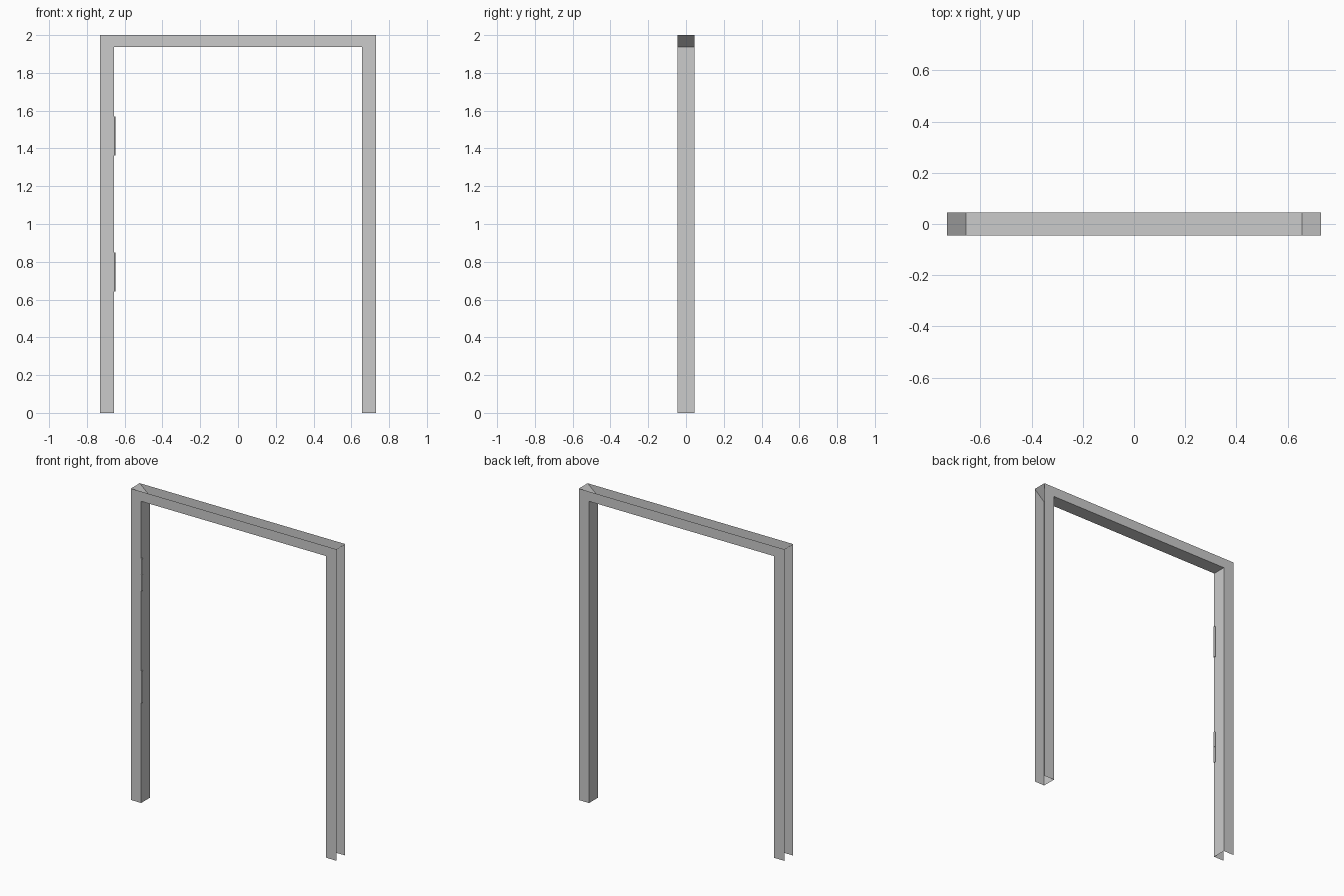
import bpy, bmesh

if "Cube" in bpy.data.objects:
    bpy.data.objects.remove(bpy.data.objects["Cube"])

Y0, Y1 = -0.044, 0.045
OUT_X, IN_X, TOP, IN_TOP = 0.73, 0.657, 2.0, 1.937


def make_object(name, bm):
    mesh = bpy.data.meshes.new(name)
    bm.to_mesh(mesh)
    bm.free()
    obj = bpy.data.objects.new(name, mesh)
    bpy.context.collection.objects.link(obj)
    return obj


# Door frame: sheet channel, open towards the wall and at the feet
def door_frame():
    bm = bmesh.new()
    inner = [(-IN_X, 0), (-IN_X, IN_TOP), (IN_X, IN_TOP), (IN_X, 0)]
    outer = [(-OUT_X, 0), (-OUT_X, TOP), (OUT_X, TOP), (OUT_X, 0)]
    # Cross-section at each path point: front lip, inner face, back lip
    rings = [[bm.verts.new(c) for c in ((ox, Y0, oz), (ix, Y0, iz),
                                        (ix, Y1, iz), (ox, Y1, oz))]
             for (ox, oz), (ix, iz) in zip(outer, inner)]
    for a, b in zip(rings, rings[1:]):
        for i in range(3):
            bm.faces.new((a[i], b[i], b[i + 1], a[i + 1]))
    # Mitre plates inside the two upper corners
    for ring in rings[1:3]:
        bm.faces.new(ring)
    return make_object("door_frame", bm)


# Hinge: two stacked round knuckles on the front inner edge
def hinge(name, z0, z1):
    bm = bmesh.new()
    half = (z1 - z0) / 2
    for k in range(2):
        new = bmesh.ops.create_cone(bm, cap_ends=True, segments=12, radius1=0.0065,
                                    radius2=0.0065, depth=half - 0.001)
        bmesh.ops.translate(bm, verts=new["verts"],
                            vec=(-IN_X + 0.002, Y0 + 0.005, z0 + half * (k + 0.5)))
    obj = make_object(name, bm)
    bpy.context.view_layer.objects.active = obj
    obj.select_set(True)
    bpy.ops.object.shade_smooth_by_angle()
    obj.select_set(False)


door_frame()
hinge("lower_hinge", 0.642, 0.849)
hinge("upper_hinge", 1.362, 1.57)
